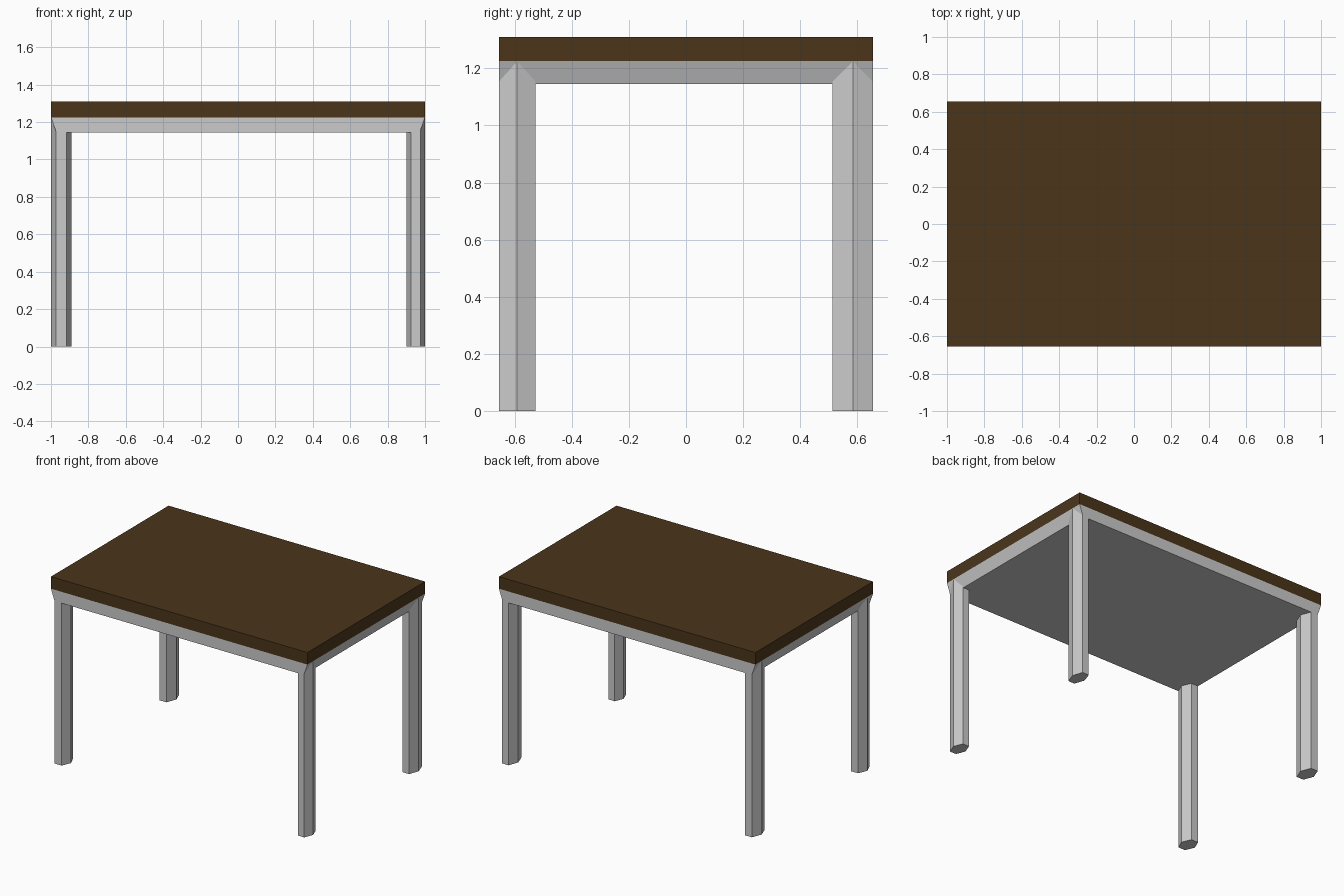
import bpy

if "Cube" in bpy.data.objects:
    bpy.data.objects.remove(bpy.data.objects["Cube"])

HALF_Y = 0.655
TOP_Z, SLAB_Z, APRON_Z = 1.31, 1.225, 1.145


def loft(name, bottom, top, z0, z1):
    """Solid between two matching outlines at heights z0 and z1."""
    n = len(bottom)
    verts = [(x, y, z0) for x, y in bottom] + [(x, y, z1) for x, y in top]
    faces = [tuple(reversed(range(n))), tuple(range(n, 2 * n))]
    faces += [(i, (i + 1) % n, n + (i + 1) % n, n + i) for i in range(n)]
    mesh = bpy.data.meshes.new(name)
    mesh.from_pydata(verts, [], faces)
    obj = bpy.data.objects.new(name, mesh)
    bpy.context.collection.objects.link(obj)
    return obj


def rect(hx, hy):
    return [(-hx, -hy), (hx, -hy), (hx, hy), (-hx, hy)]


def hexagon(cx, cy, r, h):
    return [(cx + x * r, cy + y * h) for x, y in
            ((-1, 0), (-0.5, -1), (0.5, -1), (1, 0), (0.5, 1), (-0.5, 1))]


# Wooden tabletop
wood = bpy.data.materials.new("dark_wood")
wood.diffuse_color = (0.07, 0.036, 0.011, 1)
wood.use_nodes = True
wood.node_tree.nodes["Principled BSDF"].inputs["Base Color"].default_value = wood.diffuse_color
tabletop = loft("tabletop", rect(1, HALF_Y), rect(1, HALF_Y), SLAB_Z, TOP_Z)
tabletop.data.materials.append(wood)

# Solid apron block whose ends taper inwards
loft("apron", rect(0.972, HALF_Y), rect(1, HALF_Y), APRON_Z, SLAB_Z)

# Six-sided legs, flush with the outer edges
for side, sx, r in (("left", -1, 0.055), ("right", 1, 0.05)):
    for end, sy, h in (("front", -1, 0.064), ("back", 1, 0.071)):
        outline = hexagon(sx * (1 - r), sy * (HALF_Y - h), r, h)
        loft(f"{end}_{side}_leg", outline, outline, 0, SLAB_Z)
